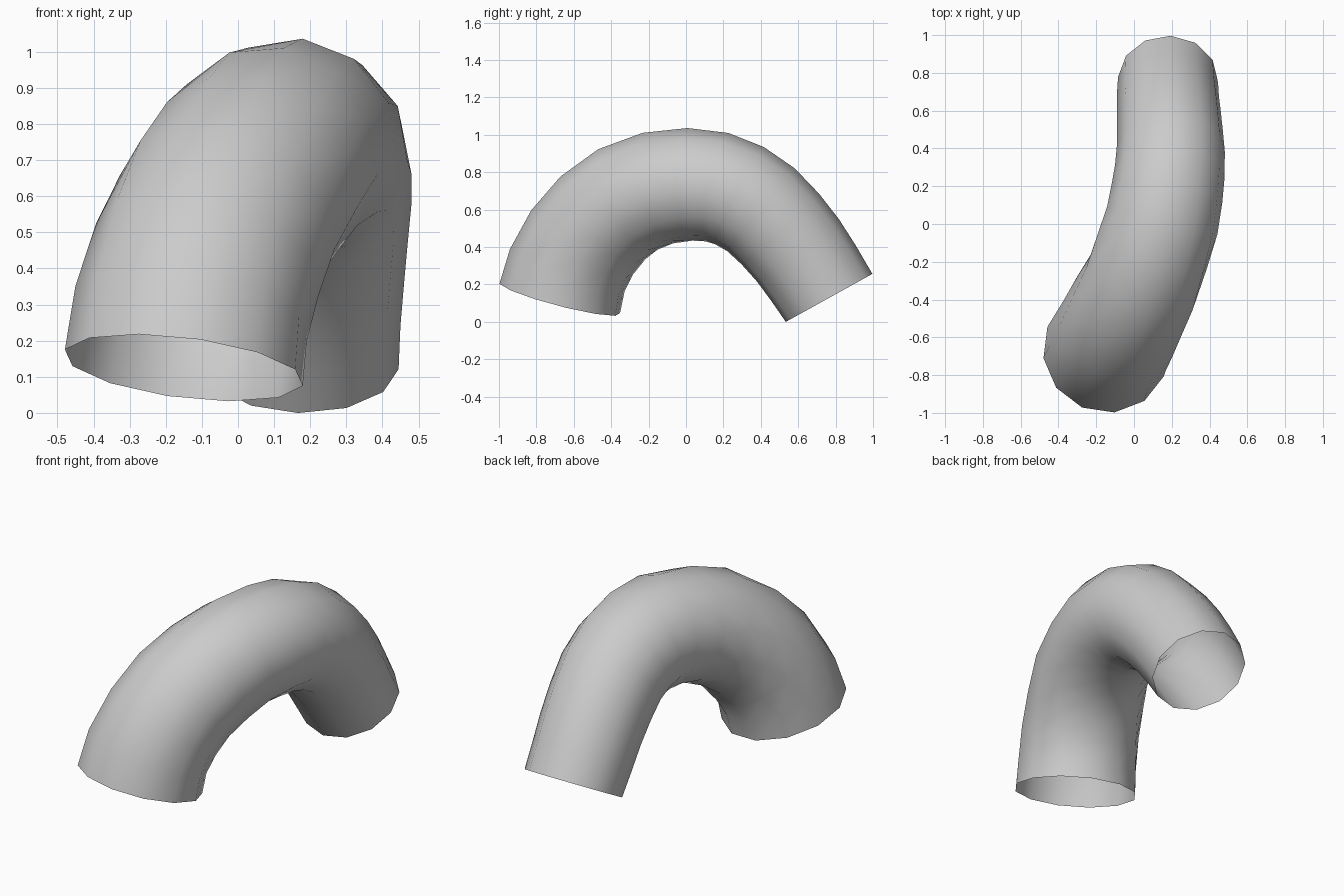
import bpy, bmesh
from math import cos, sin, radians, tau
from mathutils import Vector

if "Cube" in bpy.data.objects:
    bpy.data.objects.remove(bpy.data.objects["Cube"])

# centre line of the bent pipe, from the front opening to the back opening
PATH = [Vector(p) for p in (
    (-0.15, -0.675, 0.125), (-0.13, -0.635, 0.275), (-0.085, -0.555, 0.425),
    (-0.03, -0.445, 0.555), (0.04, -0.31, 0.655), (0.095, -0.15, 0.715),
    (0.15, 0.02, 0.735), (0.175, 0.165, 0.72), (0.19, 0.285, 0.675),
    (0.195, 0.40, 0.60), (0.19, 0.505, 0.495), (0.185, 0.60, 0.38),
    (0.18, 0.685, 0.255), (0.18, 0.765, 0.128))]
START_DIR = Vector((0.12, 0.25, 0.96))
END_DIR = Vector((0.0, 0.485, -0.875))
SIDES = 12
R_START, R_END = 0.335, 0.265


def direction(i):
    if i == 0:
        return START_DIR.normalized()
    if i == len(PATH) - 1:
        return END_DIR.normalized()
    return (PATH[i + 1] - PATH[i - 1]).normalized()


def ring(bm, i):
    f = i / (len(PATH) - 1)
    t = direction(i)
    u = (Vector((1, 0, 0)) - t * t.x).normalized()
    v = t.cross(u)
    r = R_START + (R_END - R_START) * f
    phase = radians(8 - 5 * f)
    return [bm.verts.new(PATH[i] + r * (u * cos(a) + v * sin(a)))
            for a in (phase + tau * k / SIDES for k in range(SIDES))]


# tapering pipe skin with both ends open
bm = bmesh.new()
rings = [ring(bm, i) for i in range(len(PATH))]
for a, b in zip(rings, rings[1:]):
    for k in range(SIDES):
        n = (k + 1) % SIDES
        bm.faces.new((a[k], a[n], b[n], b[k])).smooth = True

mesh = bpy.data.meshes.new("bent_pipe")
bm.to_mesh(mesh)
bm.free()
pipe = bpy.data.objects.new("bent_pipe", mesh)
bpy.context.collection.objects.link(pipe)
